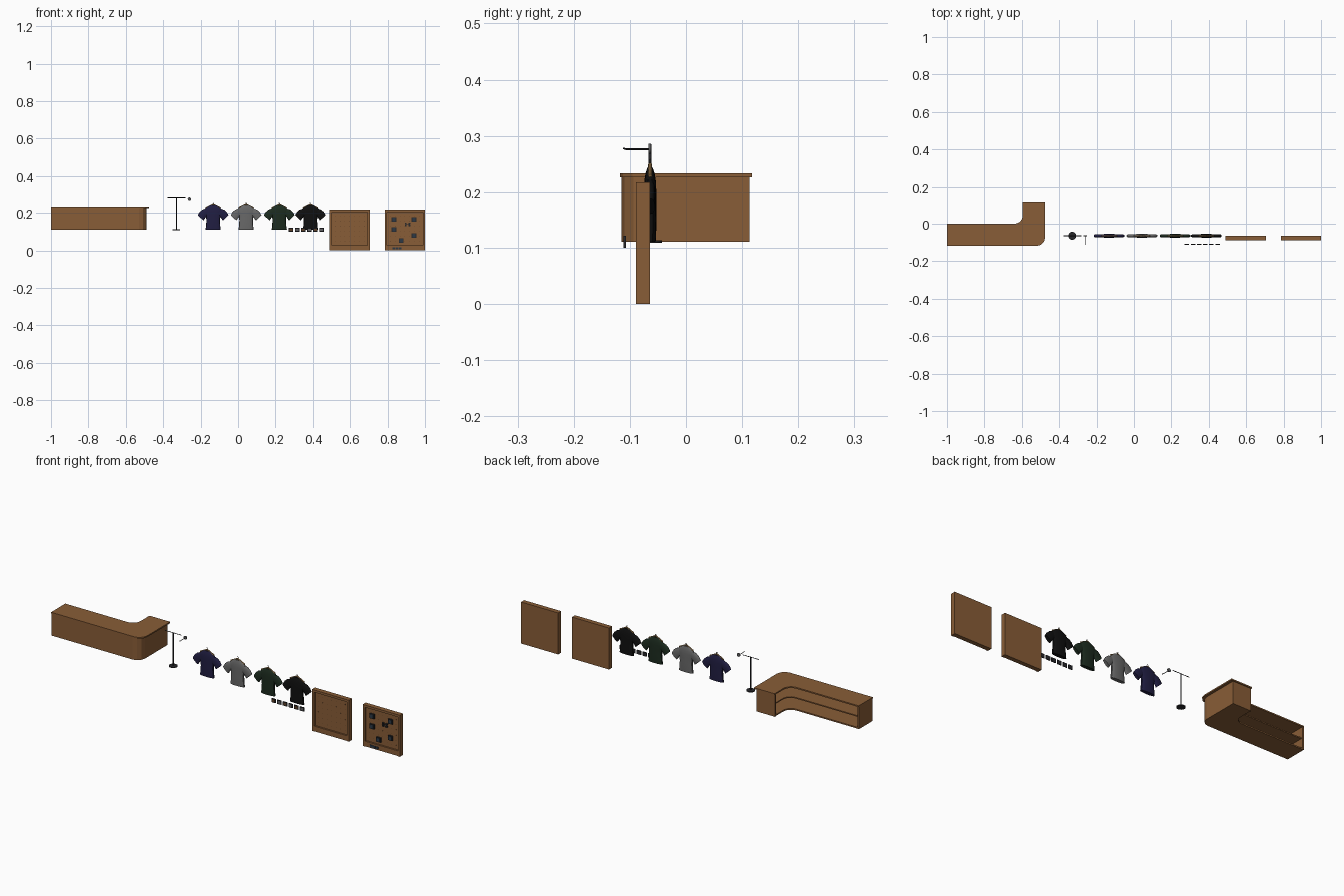
import bpy, bmesh, math
from mathutils import Vector, Matrix

if "Cube" in bpy.data.objects:
    bpy.data.objects.remove(bpy.data.objects["Cube"])


def mat(name, r, g, b):
    m = bpy.data.materials.new(name)
    m.diffuse_color = (r, g, b, 1)
    m.use_nodes = True
    m.node_tree.nodes["Principled BSDF"].inputs["Base Color"].default_value = m.diffuse_color
    return m


WOOD = mat("wood", 0.25, 0.11, 0.038)
PALE = mat("hanger_wood", 0.33, 0.19, 0.07)
HOLE = mat("dark_brown", 0.11, 0.05, 0.02)
METAL = mat("dark_metal", 0.02, 0.02, 0.023)
STEEL = mat("grey_metal", 0.12, 0.12, 0.125)
SLATE = mat("slate_blue", 0.025, 0.04, 0.06)
NAVY = mat("navy_cloth", 0.015, 0.013, 0.055)
GREY = mat("grey_cloth", 0.14, 0.14, 0.14)
GREEN = mat("green_cloth", 0.012, 0.025, 0.014)
BLACK = mat("black_cloth", 0.005, 0.005, 0.005)


def finish(name, bm, m, smooth=False):
    bmesh.ops.recalc_face_normals(bm, faces=bm.faces)
    me = bpy.data.meshes.new(name)
    bm.to_mesh(me)
    bm.free()
    me.materials.append(m)
    ob = bpy.data.objects.new(name, me)
    bpy.context.collection.objects.link(ob)
    if smooth:
        bpy.context.view_layer.objects.active = ob
        ob.select_set(True)
        bpy.ops.object.shade_smooth_by_angle(angle=math.radians(40))
        ob.select_set(False)
    return ob


def add_box(bm, x0, x1, y0, y1, z0, z1):
    mx = Matrix.Translation(((x0 + x1) / 2, (y0 + y1) / 2, (z0 + z1) / 2)) @ \
        Matrix.Diagonal((x1 - x0, y1 - y0, z1 - z0, 1))
    bmesh.ops.create_cube(bm, size=1, matrix=mx)


def box(name, m, *dims):
    bm = bmesh.new()
    add_box(bm, *dims)
    return finish(name, bm, m)


def prism(name, pts, z0, z1, m):
    bm = bmesh.new()
    f = bm.faces.new([bm.verts.new((x, y, z0)) for x, y in pts])
    r = bmesh.ops.extrude_face_region(bm, geom=[f])
    vs = [v for v in r["geom"] if isinstance(v, bmesh.types.BMVert)]
    bmesh.ops.translate(bm, verts=vs, vec=(0, 0, z1 - z0))
    if f not in bm.faces[:]:
        bm.faces.new([v for v in bm.verts if v not in vs])
    return finish(name, bm, m)


def add_rod(bm, a, b, r, n=10):
    a, b = Vector(a), Vector(b)
    mx = Matrix.Translation((a + b) / 2) @ (b - a).to_track_quat('Z', 'Y').to_matrix().to_4x4()
    bmesh.ops.create_cone(bm, cap_ends=True, segments=n, radius1=r, radius2=r,
                          depth=(b - a).length, matrix=mx)


def rods(name, m, *items):
    bm = bmesh.new()
    for a, b, r, n in items:
        add_rod(bm, a, b, r, n)
    return finish(name, bm, m, True)


def arc(cx, cy, r, a0, a1, n):
    return [(cx + r * math.cos(math.radians(a0 + (a1 - a0) * i / n)),
             cy + r * math.sin(math.radians(a0 + (a1 - a0) * i / n))) for i in range(n + 1)]


# --- L-shaped counter with open shelves behind ---
def outer(x, y, r, ye):
    return [(-1, y)] + arc(x - r, y + r, r, -90, 0, 3) + [(x, ye)]


def inner(x, y, r, ye):
    return [(x, ye)] + arc(x - r, y + r, r, 0, -90, 6) + [(-1, y)]


prism("counter_top", outer(-.475, -.118, .045, .118) + inner(-.595, 0, .045, .118), .226, .233, WOOD)
prism("counter_front", outer(-.488, -.115, .042, .113) + inner(-.496, -.107, .034, .113), .11, .226, WOOD)
base = outer(-.49, -.113, .04, .112) + inner(-.592, -.003, .045, .112)
prism("counter_bottom", base, .11, .117, WOOD)
prism("counter_shelf", outer(-.49, -.113, .04, .112) + inner(-.585, -.01, .045, .112), .168, .174, WOOD)
box("counter_end_left", WOOD, -1, -.992, -.115, -.001, .11, .226)
box("counter_end_back", WOOD, -.594, -.488, .105, .113, .11, .226)

# --- free-standing T rail and a wall peg ---
Y = -.064
rods("stand_base", METAL, ((-.33, Y, .109), (-.33, Y, .113), .021, 24))
rods("stand_pole", METAL, ((-.33, Y, .112), (-.33, Y, .285), .0027, 10))
rods("stand_bar", METAL, ((-.378, Y, .284), (-.282, Y, .284), .0016, 8))
rods("peg_plate", STEEL, ((-.26, -.067, .277), (-.26, -.062, .277), .009, 20))
rods("peg_arm", METAL, ((-.26, -.065, .276), (-.26, -.108, .276), .0015, 8),
     ((-.26, -.107, .276), (-.26, -.112, .278), .0015, 8))


# --- shirts on hangers ---
def loft(bm, rings):
    loops = [[bm.verts.new(p) for p in r] for r in rings]
    n = len(loops[0])
    for a, b in zip(loops, loops[1:]):
        for i in range(n):
            bm.faces.new((a[i], a[(i + 1) % n], b[(i + 1) % n], b[i]))
    bm.faces.new(loops[0])
    bm.faces.new(loops[-1])


def ring(c, u, hw, ht, n=20):
    out = []
    for i in range(n):
        t = 2 * math.pi * i / n
        s = math.sin(t)
        out.append(c + u * (hw * math.cos(t)) + Vector((0, ht * math.copysign(abs(s) ** .7, s), 0)))
    return out


BODY = [(.110, .041, .010), (.130, .038, .011), (.160, .036, .011), (.185, .038, .011),
        (.205, .046, .011), (.222, .045, .010), (.233, .032, .008), (.243, .019, .005)]
SLEEVE = [(.030, .210, .018, .007), (.043, .203, .021, .009), (.057, .190, .0215, .009),
          (.067, .174, .021, .0085)]


def shirt(name, cx, m):
    bm = bmesh.new()
    o = Vector((cx, Y, 0))
    loft(bm, [ring(o + Vector((0, 0, z)), Vector((1, 0, 0)), w, t) for z, w, t in BODY])
    for s in (-1, 1):
        loft(bm, [ring(o + Vector((s * x, 0, z)), Vector((s * .73, 0, .68)), w, t)
                  for x, z, w, t in SLEEVE])
    finish(name, bm, m, True)
    # wooden hanger shoulders and wire hook
    bm = bmesh.new()
    for s in (-1, 1):
        add_rod(bm, (cx, Y, .249), (cx + s * .04, Y, .229), .0035, 8)
    finish(name + "_hanger", bm, PALE, True)
    bm = bmesh.new()
    pts = [(0, .246), (0, .251), (.004, .2535), (.003, .257), (-.001, .258), (-.004, .256)]
    for (x0, z0), (x1, z1) in zip(pts, pts[1:]):
        add_rod(bm, (cx + x0, Y, z0), (cx + x1, Y, z1), .001, 6)
    finish(name + "_hook", bm, METAL)


for nm, cx, m in (("navy_shirt", -.133, NAVY), ("grey_shirt", .043, GREY),
                  ("green_shirt", .22, GREEN), ("black_shirt", .387, BLACK)):
    shirt(nm, cx, m)

# --- row of six small tags ---
for i in range(6):
    x = .283 + .0328 * i
    box(f"tag_{i}", METAL, x - .012, x + .012, -.111, -.107, .1, .121)
    box(f"tag_face_{i}", HOLE if i % 2 == 0 else STEEL,
        x - .008, x + .008, -.1118, -.111, .104, .117)


# --- framed display panels with a bottom lip ---
def panel(name, x0):
    x1, f, b, t = x0 + .215, -.089, -.064, .012
    bm = bmesh.new()
    add_box(bm, x0, x1, -.078, b, 0, .217)
    add_box(bm, x0, x0 + t, f, -.077, 0, .217)
    add_box(bm, x1 - t, x1, f, -.077, 0, .217)
    add_box(bm, x0 + t, x1 - t, f, -.077, .205, .217)
    add_box(bm, x0 + t, x1 - t, f + .002, -.077, 0, .027)
    finish(name, bm, WOOD)
    # grid of peg holes
    bm = bmesh.new()
    for i in range(7):
        for j in range(6):
            x, z = x0 + .0305 + .0257 * i, .048 + .027 * j
            add_rod(bm, (x, -.0785, z), (x, -.077, z), .0017, 8)
    finish(name + "_holes", bm, HOLE)


panel("display_panel", .49)
panel("stocked_panel", .785)

# goods hung on the second panel
for i, (x, z) in enumerate([(.834, .166), (.941, .166), (.834, .112), (.941, .08), (.872, .053)]):
    box(f"goods_{i}", METAL, x - .0125, x + .0125, -.085, -.077, z - .0125, z + .0125)
    box(f"goods_face_{i}", SLATE, x - .009, x + .009, -.0862, -.085, z - .009, z + .009)
bm = bmesh.new()
for dx in (-1, 1):
    add_box(bm, .907 + dx * .010 - .005, .907 + dx * .010 + .005, -.085, -.077, .129, .137)
    add_box(bm, .907 + dx * .010 - .005, .907 + dx * .010 + .005, -.085, -.077, .141, .149)
add_box(bm, .895, .919, -.083, -.077, .137, .141)
finish("clip_goods", bm, METAL)
# three small pieces on the lip
for i in range(3):
    x = .833 + .0165 * i
    box(f"lip_goods_{i}", SLATE, x - .007, x + .007, -.0895, -.086, .005, .017)
